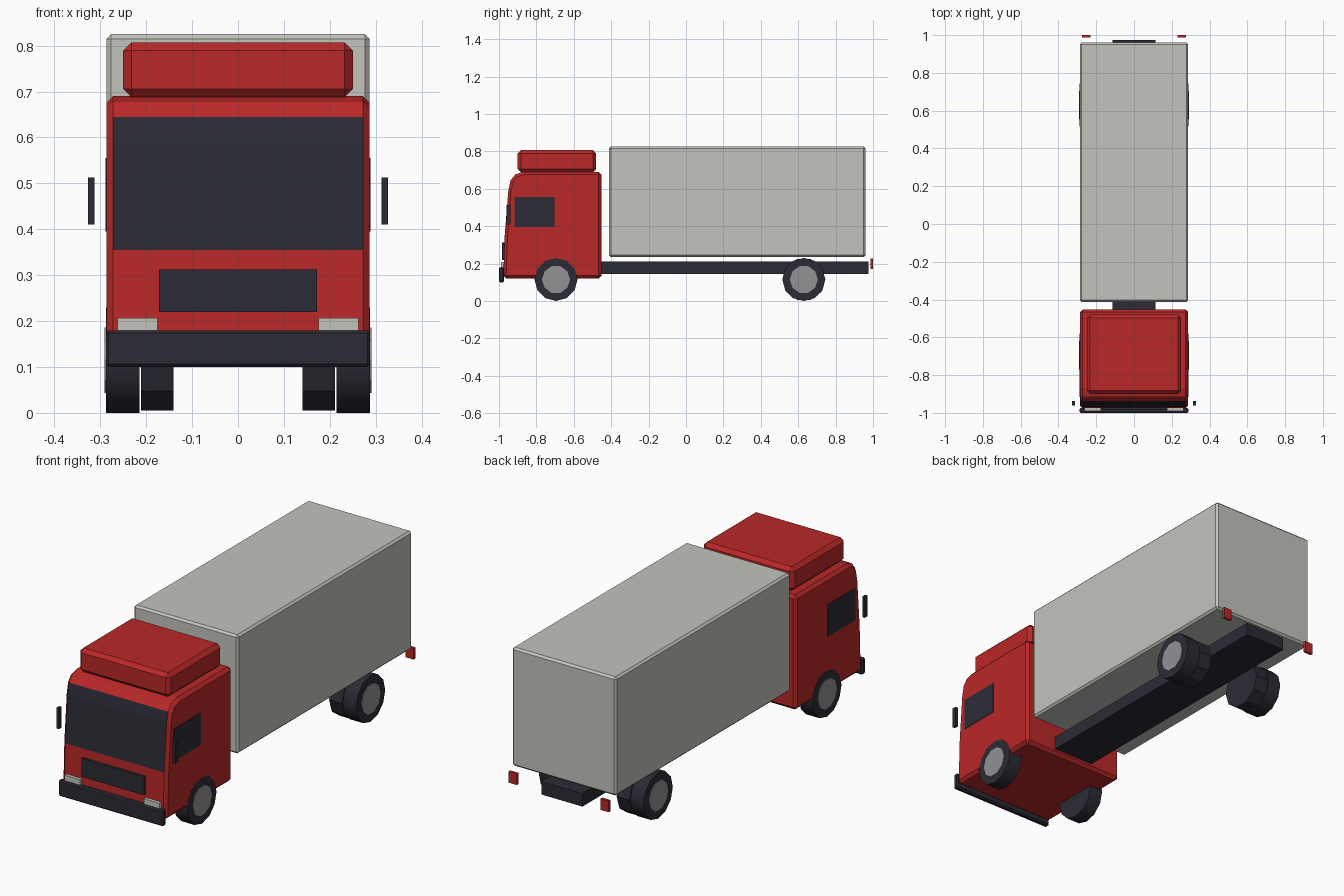
import bpy, bmesh, math
from mathutils import Matrix

if "Cube" in bpy.data.objects:
    bpy.data.objects.remove(bpy.data.objects["Cube"])


def material(name, rgb):
    m = bpy.data.materials.new(name)
    m.diffuse_color = (*rgb, 1)
    m.use_nodes = True
    m.node_tree.nodes["Principled BSDF"].inputs["Base Color"].default_value = m.diffuse_color
    return m


RED = material("red_paint", (0.49, 0.021, 0.021))
GREY = material("light_grey", (0.55, 0.55, 0.51))
DARK = material("dark_trim", (0.024, 0.024, 0.036))
HUB = material("hub_grey", (0.29, 0.29, 0.30))


def finish(bm, name, *mats):
    bmesh.ops.recalc_face_normals(bm, faces=bm.faces[:])
    me = bpy.data.meshes.new(name)
    bm.to_mesh(me)
    bm.free()
    ob = bpy.data.objects.new(name, me)
    bpy.context.collection.objects.link(ob)
    for m in mats:
        me.materials.append(m)
    return ob


def bevel(bm, edges, width):
    bmesh.ops.bevel(bm, geom=edges, offset=width, segments=1, affect='EDGES', profile=0.5)


def box(name, x, y, z, mat, width=0):
    """Box from (min, max) ranges with an optional chamfer."""
    bm = bmesh.new()
    bmesh.ops.create_cube(bm, size=1)
    for v in bm.verts:
        v.co = [(r[0] + r[1]) / 2 + c * (r[1] - r[0]) for r, c in zip((x, y, z), v.co)]
    if width:
        bevel(bm, bm.edges[:], width)
    return finish(bm, name, mat)


def pair(name, x, y, z, mat, width=0):
    """Box on the right side and its mirror on the left."""
    box("right_" + name, x, y, z, mat, width)
    box("left_" + name, (-x[1], -x[0]), y, z, mat, width)


def disc(name, x0, x1, y, z, radius, sides, mat, smooth=False):
    """Cylinder lying along x."""
    bm = bmesh.new()
    bmesh.ops.create_cone(bm, cap_ends=True, segments=sides, radius1=radius,
                          radius2=radius, depth=abs(x1 - x0))
    bm.transform(Matrix.Translation(((x0 + x1) / 2, y, z)) @ Matrix.Rotation(math.pi / 2, 4, 'Y'))
    if smooth:
        for f in bm.faces:
            f.smooth = len(f.verts) == 4
        for e in bm.edges:
            e.smooth = all(len(f.verts) == 4 for f in e.link_faces)
    return finish(bm, name, mat)


# Cab: side profile extruded across, chamfered; windscreen is coloured faces
profile = [(-0.977, 0.12), (-0.969, 0.355), (-0.95, 0.59), (-0.938, 0.645),
           (-0.912, 0.677), (-0.87, 0.69), (-0.452, 0.69), (-0.452, 0.12)]
W = 0.287
bm = bmesh.new()
side = bm.faces.new([bm.verts.new((-W, y, z)) for y, z in profile])
new = bmesh.ops.extrude_face_region(bm, geom=[side])["geom"]
bmesh.ops.translate(bm, verts=[g for g in new if isinstance(g, bmesh.types.BMVert)], vec=(2 * W, 0, 0))
edges = []
for e in bm.edges:
    a, b = (v.co for v in e.verts)
    across = abs(a.x - b.x) > 0.1
    if not across or a.y > -0.5 or a.z < 0.13:
        edges.append(e)
bevel(bm, edges, 0.015)
bmesh.ops.recalc_face_normals(bm, faces=bm.faces[:])
for f in bm.faces:
    c = f.calc_center_median()
    if f.normal.y < -0.7 and abs(f.normal.x) < 0.1 and 0.355 < c.z < 0.645:
        f.material_index = 1
finish(bm, "cab", RED, DARK)

# Cab fittings
box("roof_deflector", (-0.25, 0.25), (-0.90, -0.48), (0.688, 0.807), RED, 0.018)
box("grille", (-0.172, 0.172), (-0.983, -0.965), (0.22, 0.312), DARK)
box("bumper", (-0.288, 0.288), (-1.0, -0.973), (0.10, 0.18), DARK, 0.006)
pair("headlight", (0.175, 0.262), (-0.99, -0.965), (0.175, 0.207), GREY)
pair("side_window", (0.282, 0.289), (-0.917, -0.703), (0.395, 0.555), DARK)
pair("mirror", (0.313, 0.327), (-0.96, -0.938), (0.41, 0.513), DARK)

# Chassis, cargo body and tail lights
box("chassis", (-0.113, 0.113), (-0.55, 0.975), (0.145, 0.21), DARK)
box("cargo_body", (-0.287, 0.287), (-0.412, 0.96), (0.235, 0.825), GREY, 0.01)
pair("tail_light", (0.23, 0.275), (0.987, 1.0), (0.17, 0.226), RED)

# Wheels: single at the front, double at the rear
for s, label in ((1, "right"), (-1, "left")):
    for y, axle in ((-0.695, "front"), (0.63, "rear")):
        disc(f"{label}_{axle}_tyre", s * 0.215, s * 0.288, y, 0.115, 0.115, 12, DARK, True)
        disc(f"{label}_{axle}_hub", s * 0.25, s * 0.291, y, 0.115, 0.075, 10, HUB)
    disc(f"{label}_inner_rear_tyre", s * 0.14, s * 0.211, 0.63, 0.115, 0.115, 10, DARK)
